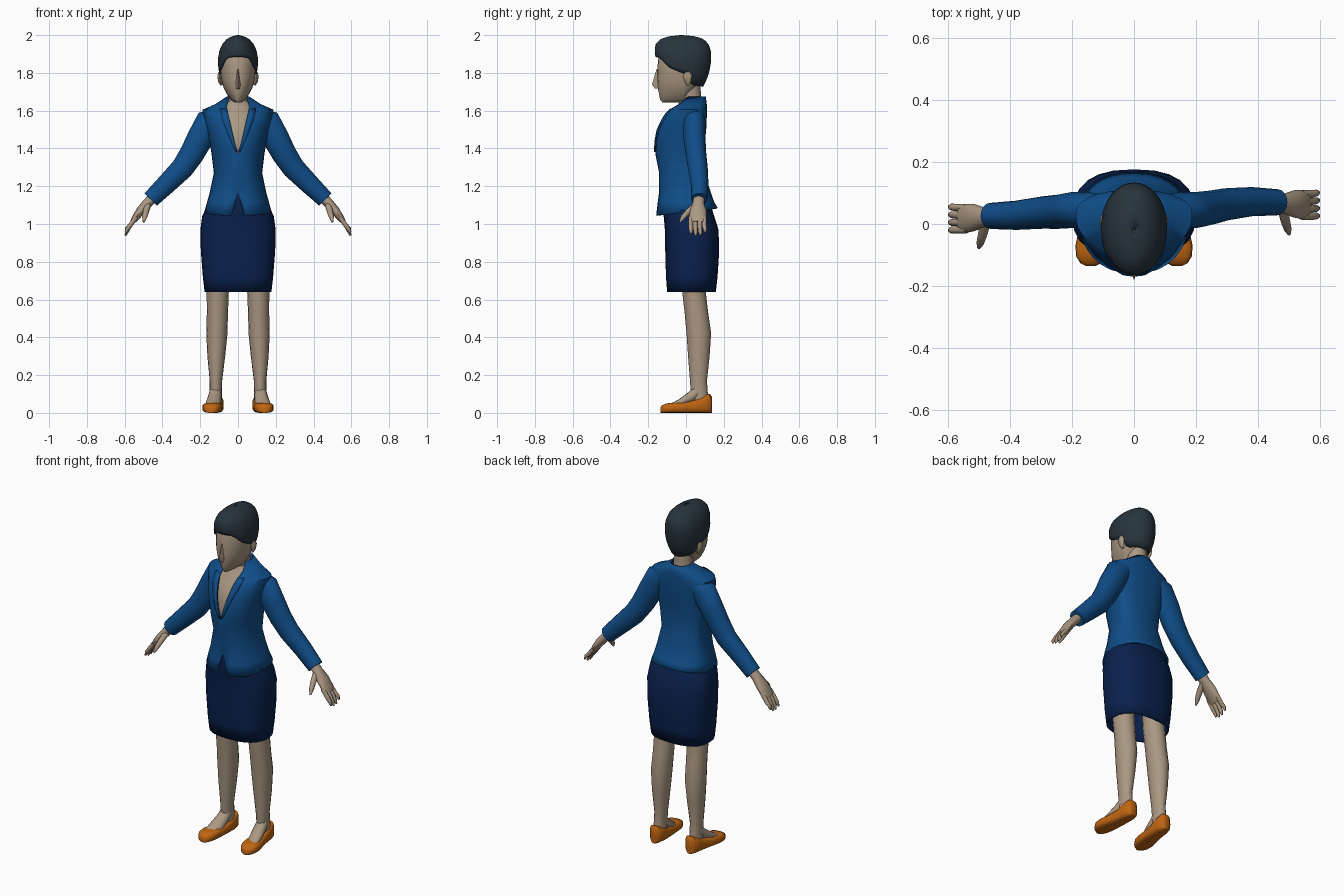
import bpy, bmesh, math
from mathutils import Vector


def material(name, rgb):
    m = bpy.data.materials.new(name)
    m.diffuse_color = (*rgb, 1)
    return m


SKIN = material("skin", (0.40, 0.31, 0.225))
BLUE = material("jacket_blue", (0.005, 0.075, 0.25))
NAVY = material("skirt_navy", (0.003, 0.015, 0.075))
HAIR = material("hair_dark", (0.02, 0.034, 0.046))
ORANGE = material("shoe_orange", (0.52, 0.13, 0.006))


def skin_rings(name, rings, mat, closed=True, caps=True, thick=0, angle=50):
    """Join a stack of equal point rings into one smooth object."""
    bm = bmesh.new()
    vs = [[bm.verts.new(p) for p in r] for r in rings]
    n = len(rings[0])
    for a, b in zip(vs, vs[1:]):
        for i in range(n if closed else n - 1):
            j = (i + 1) % n
            bm.faces.new((a[i], a[j], b[j], b[i]))
    if caps:
        bm.faces.new(vs[0])
        bm.faces.new(vs[-1])
    bmesh.ops.remove_doubles(bm, verts=bm.verts, dist=1e-4)
    bmesh.ops.recalc_face_normals(bm, faces=bm.faces)
    me = bpy.data.meshes.new(name)
    bm.to_mesh(me)
    bm.free()
    me.materials.append(mat)
    ob = bpy.data.objects.new(name, me)
    bpy.context.collection.objects.link(ob)
    bpy.ops.object.select_all(action='DESELECT')
    bpy.context.view_layer.objects.active = ob
    ob.select_set(True)
    bpy.ops.object.shade_smooth_by_angle(angle=math.radians(angle))
    if thick:
        mod = ob.modifiers.new("thickness", 'SOLIDIFY')
        mod.thickness, mod.offset = thick, -1
    return ob


def spow(v, e):
    return math.copysign(abs(v) ** e, v)


def oval(t, z, rx, yf, yb, yc, e=0.88):
    """Point on a body section; t = 0 is the front."""
    c = spow(math.cos(t), e)
    return Vector((rx * spow(math.sin(t), e),
                   yc - c * ((yc - yf) if c > 0 else (yb - yc)), z))


def body(name, rows, mat, yc=0.02, n=24, e=0.88, **kw):
    rings = [[oval(math.tau * i / n, *r, yc, e) for i in range(n)] for r in rows]
    return skin_rings(name, rings, mat, **kw)


def sample(rows, z):
    """Interpolate a table of rows by its first column."""
    for a, b in zip(rows, rows[1:]):
        if z <= b[0]:
            f = max(0, (z - a[0]) / (b[0] - a[0]))
            return [p + (q - p) * f for p, q in zip(a, b)]
    return list(rows[-1])


def tube(name, pts, mat, side=1, n=12):
    """Tube through (x, y, z, radius across, radius front-back)."""
    cs = [Vector((p[0] * side, p[1], p[2])) for p in pts]
    rings = []
    for k, p in enumerate(pts):
        d = (cs[min(k + 1, len(cs) - 1)] - cs[max(k - 1, 0)]).normalized()
        u = Vector((0, 1, 0)).cross(d).normalized()
        v = d.cross(u)
        rings.append([cs[k] + u * p[3] * math.cos(math.tau * i / n)
                      + v * p[4] * math.sin(math.tau * i / n) for i in range(n)])
    return skin_rings(name, rings, mat)


# Jacket: z, half width, front y, back y, half width of the front opening
E, YC = 0.88, 0.03
JACKET = [(1.065, .178, -.16, .168, .036), (1.115, .164, -.15, .15, .016),
          (1.165, .15, -.143, .132, 0), (1.27, .128, -.142, .098, 0),
          (1.37, .14, -.162, .096, 0), (1.43, .15, -.163, .1, .02),
          (1.5, .165, -.152, .107, .036), (1.565, .183, -.122, .11, .05),
          (1.605, .188, -.092, .11, .058), (1.635, .12, -.045, .11, .06),
          (1.675, .06, .0, .105, .045)]


def front_angle(w, rx):
    return math.asin(min(1, (w / rx)) ** (1 / E))


rings = []
for k, (z, rx, yf, yb, w) in enumerate(JACKET):
    t0 = front_angle(w, rx)
    ring = []
    for i in range(29):
        t = t0 + (math.tau - 2 * t0) * i / 28
        tilt = -0.02 * math.cos(t) if k == 0 else 0
        ring.append(oval(t, z + tilt, rx, yf, yb, YC, E))
    rings.append(ring)
skin_rings("jacket", rings, BLUE, closed=False, caps=False, thick=0.008)

# Lapels lying on both sides of the neckline
for s, label in ((1, "right"), (-1, "left")):
    strip = []
    for k in range(9):
        z = 1.38 + k * 0.029
        _, rx, yf, yb, w = sample(JACKET, z)
        wide = 0.006 + 0.03 * min(1, k / 6)
        strip.append([])
        for a in (w - 0.002, w + wide):
            p = oval(front_angle(max(a, 0), rx), z, rx, yf, yb, YC, E)
            strip[-1].append((p.x * s, p.y - 0.006, z))
    skin_rings("lapel_" + label, strip, BLUE, closed=False, caps=False, thick=0.007)

# Chest and neck
body("chest", [(1.33, .10, -.13, .05), (1.42, .12, -.148, .06), (1.5, .13, -.134, .07),
               (1.565, .12, -.098, .08), (1.61, .085, -.05, .08),
               (1.65, .055, -.035, .08)], SKIN)
tube("neck", [(0, .025, 1.58, .058, .06), (0, .025, 1.66, .052, .056),
              (0, .015, 1.75, .055, .06)], SKIN, n=16)

# Skirt
body("skirt", [(.64, .177, -.10, .158), (.72, .186, -.106, .167), (.86, .197, -.11, .176),
               (.97, .199, -.112, .172), (1.04, .19, -.118, .15), (1.1, .163, -.128, .13),
               (1.19, .125, -.122, .085)], NAVY, yc=.03, e=.8, caps=False, thick=.008)

# Head
body("head", [(1.643, .018, -.125, -.06), (1.66, .04, -.138, -.02), (1.69, .06, -.143, .02),
              (1.72, .076, -.15, .055), (1.76, .088, -.152, .085), (1.81, .094, -.152, .105),
              (1.87, .096, -.148, .115), (1.93, .08, -.13, .1), (1.97, .04, -.08, .05)],
     SKIN, yc=-.01, e=.95)
skin_rings("nose", [[(-.006, -.145, 1.82), (0, -.156, 1.82), (.006, -.145, 1.82)],
                    [(-.016, -.14, 1.745), (0, -.18, 1.738), (.016, -.14, 1.745)],
                    [(-.014, -.14, 1.715), (0, -.165, 1.718), (.014, -.14, 1.715)]], SKIN)

# Hair: a cap whose lower edge follows the hairline
CAP = [(1.72, .07, -.1, .088), (1.77, .092, -.135, .112), (1.81, .103, -.152, .125),
       (1.87, .107, -.16, .134), (1.92, .098, -.166, .132), (1.955, .082, -.16, .118),
       (1.98, .058, -.132, .092), (1.993, .036, -.095, .06), (2.0, .004, -.03, -.02)]
HAIRLINE = [(0, 1.885), (35, 1.88), (58, 1.83), (88, 1.80), (102, 1.785),
            (112, 1.735), (180, 1.725)]
rings = []
for k in range(13):
    f = 1 - (1 - k / 12) ** 1.6
    ring = []
    for i in range(36):
        t = math.tau * i / 36
        low = sample(HAIRLINE, math.degrees(min(t, math.tau - t)))[1]
        ring.append(oval(t, *sample(CAP, low + (2.0 - low) * f)[:4], -.015, 0.95))
    rings.append(ring)
for r in rings:
    for p in r:
        p.z = min(p.z, 2.0)
skin_rings("hair", rings, HAIR, thick=.01, caps=False)

for s, label in ((1, "right"), (-1, "left")):
    dy = 0.022 * s  # one arm hangs slightly further back
    # Ear
    tube("ear_" + label, [(.088, .012, 1.735, .006, .008), (.095, .01, 1.755, .01, .018),
                          (.099, .008, 1.785, .011, .024), (.098, .008, 1.805, .005, .012)],
         SKIN, s, 8)
    # Sleeve
    wy = .048 + dy
    tube("sleeve_" + label, [(.10, .045, 1.575, .045, .05), (.15, .045, 1.54, .076, .058),
                             (.2, .045, 1.455, .07, .058), (.245, .046 + dy * .3, 1.37, .065, .055),
                             (.295, .05 + dy * .6, 1.295, .06, .052),
                             (.38, .05 + dy, 1.21, .053, .047), (.462, wy, 1.13, .046, .042)],
         BLUE, s, 16)
    # Palm, fingers and thumb
    hy = .035 + dy
    tube("palm_" + label, [(.44, wy, 1.15, .028, .03), (.48, wy - .004, 1.11, .026, .031),
                           (.515, hy + .008, 1.07, .024, .044), (.545, hy + .005, 1.03, .018, .047),
                           (.56, hy + .004, 1.008, .012, .044)], SKIN, s)
    for i in range(4):
        y = hy + .004 + (i - 1.5) * .024
        drop = (.01, .0, .002, .018)[i]
        tube(f"finger_{label}_{i + 1}", [(.54, y, 1.035, .012, .012),
                                         (.573, y, .99, .012, .012),
                                         (.589, y * 1.03, .958 + drop, .01, .011),
                                         (.596, y * 1.05, .938 + drop, .004, .005)], SKIN, s, 8)
    tube("thumb_" + label, [(.478, hy - .005, 1.10, .018, .018), (.487, hy - .045, 1.065, .016, .016),
                            (.495, hy - .073, 1.035, .013, .013),
                            (.5, hy - .09, 1.01, .005, .005)], SKIN, s, 8)
    # Leg and foot
    tube("leg_" + label, [(.105, .035, .95, .07, .07), (.107, .04, .66, .059, .062),
                          (.109, .055, .53, .056, .062), (.112, .068, .42, .056, .065),
                          (.115, .068, .3, .047, .057), (.117, .066, .17, .033, .045),
                          (.118, .07, .11, .032, .045), (.118, .075, .05, .034, .045)],
         SKIN, s, 16)
    tube("foot_" + label, [(.118, .07, .125, .03, .03), (.122, .03, .085, .036, .03),
                           (.13, -.03, .05, .04, .022), (.135, -.07, .035, .036, .015)], SKIN, s)
    # Shoe: y, centre x, half width, height
    rings = []
    for y, cx, hw, h in [(.137, .117, .018, .085), (.125, .117, .034, .102), (.09, .118, .042, .088),
                         (.04, .122, .043, .066), (-.02, .13, .048, .056), (-.07, .137, .052, .054),
                         (-.105, .14, .046, .05), (-.127, .14, .032, .04), (-.136, .14, .014, .028)]:
        rings.append([(s * (cx + hw * spow(math.cos(a), .6)), y,
                       max(0, h / 2 + h / 2 * spow(math.sin(a), .6)))
                      for a in (math.tau * i / 16 for i in range(16))])
    skin_rings("shoe_" + label, rings, ORANGE)
